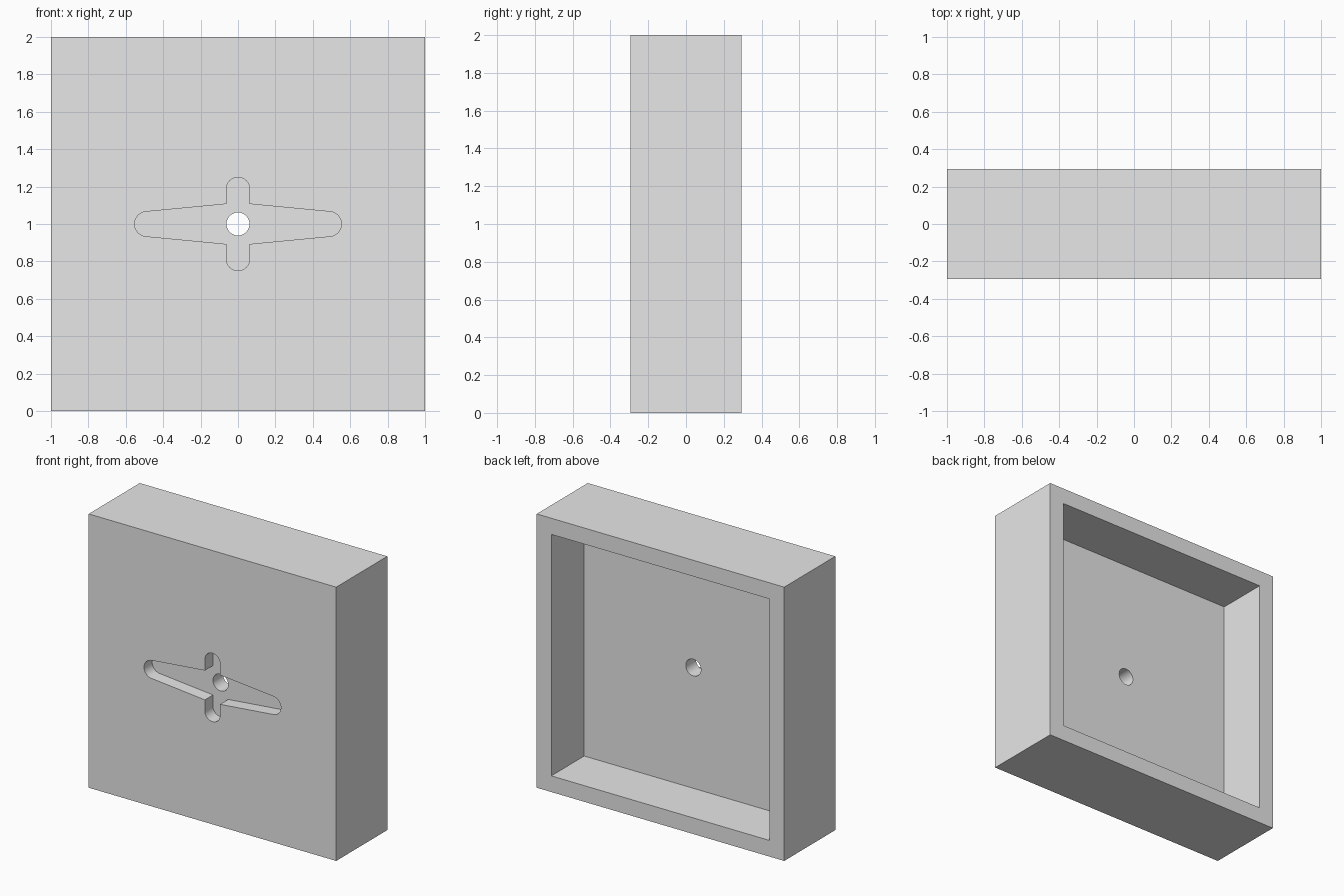
import bpy
import bmesh
from math import sin, cos, pi, radians, atan2
from mathutils import Matrix, Vector

if "Cube" in bpy.data.objects:
    bpy.data.objects.remove(bpy.data.objects["Cube"], do_unlink=True)

SIZE, DEPTH = 2.0, 0.59
WALL, CAVITY = 0.118, 0.38
SLOT, HOLE_R = 0.094, 0.0615
FRONT, BACK = -DEPTH / 2, DEPTH / 2
MID = SIZE / 2

grey = bpy.data.materials.new("light_grey")
grey.use_nodes = True
grey.diffuse_color = (0.8, 0.8, 0.8, 1)
grey.node_tree.nodes["Principled BSDF"].inputs["Base Color"].default_value = grey.diffuse_color


def prism(name, outline, y0, y1):
    """Extrude an (x, z) outline, centred on the block, from y0 to y1."""
    bm = bmesh.new()
    base = bm.faces.new([bm.verts.new((x, y0, MID + z)) for x, z in outline])
    grown = bmesh.ops.extrude_face_region(bm, geom=[base])["geom"]
    moved = [v for v in grown if isinstance(v, bmesh.types.BMVert)]
    bmesh.ops.translate(bm, verts=moved, vec=(0, y1 - y0, 0))
    bmesh.ops.recalc_face_normals(bm, faces=bm.faces)
    mesh = bpy.data.meshes.new(name)
    bm.to_mesh(mesh)
    bm.free()
    mesh.materials.append(grey)
    obj = bpy.data.objects.new(name, mesh)
    bpy.context.collection.objects.link(obj)
    return obj


def arc(cx, cz, r, start, end, steps):
    angles = [start + (end - start) * i / steps for i in range(steps + 1)]
    return [(cx + r * cos(a), cz + r * sin(a)) for a in angles]


def square(half):
    return [(-half, -half), (half, -half), (half, half), (-half, half)]


def cross_outline():
    """One quarter of the rounded cross, mirrored into all four."""
    arm_r, arm_top = 0.0615, 0.25
    tip_r, tip_x, root = 0.066, 0.553, 0.107
    taper = atan2(root - tip_r, tip_x - tip_r - arm_r)
    quarter = arc(0, arm_top - arm_r, arm_r, pi / 2, 0, 10)
    quarter.append((arm_r, root))
    quarter += arc(tip_x - tip_r, 0, tip_r, pi / 2 - taper, 0, 10)
    right = quarter + [(x, -z) for x, z in reversed(quarter[:-1])]
    return right + [(-x, z) for x, z in reversed(right[1:-1])]


# Block, hollow at the back, with a cross-shaped recess and a through hole
block = prism("recessed_block", square(MID), FRONT, BACK)
cutters = [
    prism("back_cavity_cutter", square(MID - WALL), BACK - CAVITY, BACK + 0.1),
    prism("cross_recess_cutter", cross_outline(), FRONT - 0.1, FRONT + SLOT),
    prism("hole_cutter", arc(0, 0, HOLE_R, 0, 2 * pi, 48)[:-1], FRONT - 0.2, BACK),
]

bpy.ops.object.select_all(action="DESELECT")
block.select_set(True)
bpy.context.view_layer.objects.active = block
for cutter in cutters:
    cutter.hide_render = True
    mod = block.modifiers.new(cutter.name, "BOOLEAN")
    mod.operation = "DIFFERENCE"
    mod.solver = "EXACT"
    mod.object = cutter
    bpy.ops.object.modifier_apply(modifier=mod.name)
    bpy.data.objects.remove(cutter, do_unlink=True)

bpy.ops.object.shade_smooth_by_angle(angle=radians(30))
